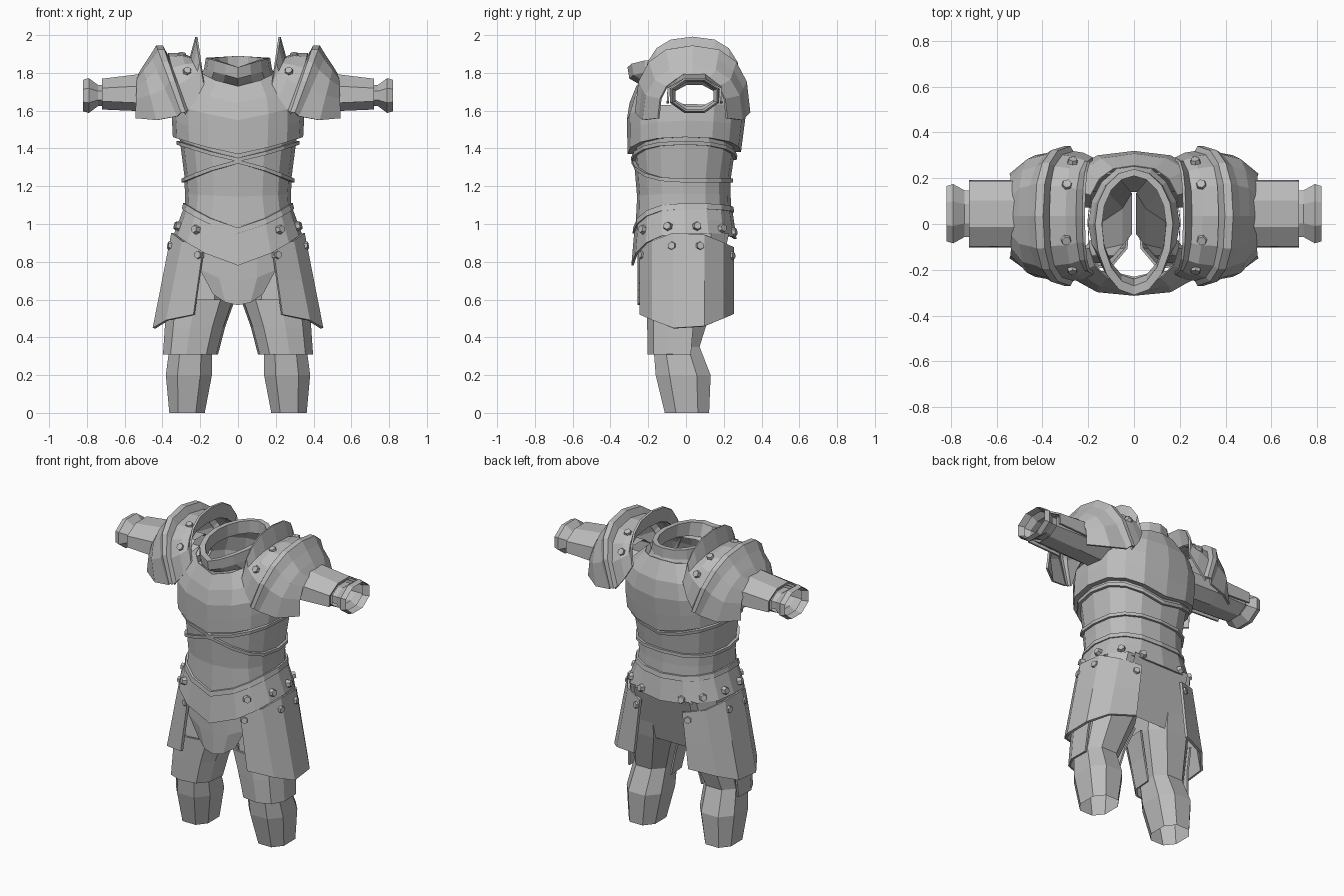
import bpy, bmesh
from math import sin, cos, radians, copysign
from mathutils import Vector

if "Cube" in bpy.data.objects:
    bpy.data.objects.remove(bpy.data.objects["Cube"])

steel = bpy.data.materials.new("grey_steel")
steel.use_nodes = True
steel.diffuse_color = (0.5, 0.5, 0.5, 1)
steel.node_tree.nodes["Principled BSDF"].inputs["Base Color"].default_value = steel.diffuse_color


def finish(name, bm, mirror=False, thickness=0):
    mesh = bpy.data.meshes.new(name)
    bm.to_mesh(mesh)
    bm.free()
    mesh.materials.append(steel)
    part = bpy.data.objects.new(name, mesh)
    bpy.context.collection.objects.link(part)
    if thickness:
        solid = part.modifiers.new("thickness", 'SOLIDIFY')
        solid.thickness, solid.offset = thickness, 0
    if mirror:
        part.modifiers.new("mirror", 'MIRROR').use_mirror_merge = False


def sheet(name, rows, closed=False, mirror=False, thickness=0, skip=None):
    """Skin a grid of points, row by row."""
    bm = bmesh.new()
    grid = [[bm.verts.new(point) for point in row] for row in rows]
    for lower, upper in zip(grid, grid[1:]):
        count = len(lower)
        for i in range(count if closed else count - 1):
            j = (i + 1) % count
            corners = (lower[i], lower[j], upper[j], upper[i])
            centre = sum((vert.co for vert in corners), Vector()) / len(corners)
            if not (skip and skip(centre)):
                bm.faces.new(corners)
    bmesh.ops.remove_doubles(bm, verts=bm.verts, dist=0.001)
    bmesh.ops.recalc_face_normals(bm, faces=bm.faces)
    finish(name, bm, mirror, thickness)


def spread(start, end, steps):
    return [start + (end - start) * i / steps for i in range(steps + 1)]


def angles(start, end, steps):
    return [radians(degrees) for degrees in spread(start, end, steps)]


def boxy(value):
    """Square off a sine or cosine a little."""
    return copysign(abs(value) ** 0.8, value)


AROUND = angles(0, 360, 16)[:-1]
AROUND_LIMB = angles(22.5, 382.5, 8)[:-1]

# Outlines: height, centre x, half width, front, back
BODY = [(0.75, 0, 0.4, -0.28, 0.28), (1.1, 0, 0.27, -0.25, 0.23), (1.25, 0, 0.28, -0.26, 0.23),
        (1.6, 0, 0.33, -0.3, 0.3), (1.7, 0, 0.31, -0.27, 0.3), (1.85, 0, 0.16, -0.22, 0.24)]
LEG = [(0, 0.27, 0.1, -0.12, 0.13), (0.2, 0.26, 0.13, -0.17, 0.14), (0.35, 0.25, 0.12, -0.18, 0.08),
       (0.6, 0.2, 0.16, -0.18, 0.16), (0.95, 0.16, 0.16, -0.15, 0.24)]


def section(outline, angle, z, offset=0):
    """Point on an outline; the angle runs from the front towards +x."""
    for low, high in zip(outline, outline[1:]):
        if z <= high[0]:
            break
    t = (z - low[0]) / (high[0] - low[0])
    _, x, width, front, back = (a + (b - a) * t for a, b in zip(low, high))
    depth = (back - front) / 2 + offset
    return Vector((x + (width + offset) * boxy(sin(angle)), (front + back) / 2 - depth * boxy(cos(angle)), z))


def level(angle, front, side, back):
    end = front if cos(angle) > 0 else back
    return side + (end - side) * (1 - abs(sin(angle)))


def shell(name, low, high, offset, fade=1, steps=1, skip=None):
    """Plate on the torso between two slanting edges, with turned-in lips."""
    layers = [(0, 0)] + [(t, offset * (1 - t + t * fade)) for t in spread(0, 1, steps)] + [(1, 0)]
    rows = []
    for t, lift in layers:
        edge = [a + (b - a) * t for a, b in zip(low, high)]
        rows.append([section(BODY, angle, level(angle, *edge), lift) for angle in AROUND])
    sheet(name, rows, closed=True, skip=skip)


def band(name, height, *edge):
    shell(name, [z - height for z in edge], edge, 0.02)


# Torso plates
def armhole(c):
    return abs(c.x) > 0.2 and 1.6 < c.z < 1.8 and abs(c.y - 0.02) < 0.13


shell("breastplate", (1.37, 1.46, 1.38), (1.73, 1.81, 1.82), 0.035, fade=0.1, steps=4, skip=armhole)
shell("midriff", (1.2, 1.2, 1.2), (1.39, 1.48, 1.42), 0.001)
shell("abdomen_plate", (0.96, 1.09, 1.07), (1.33, 1.23, 1.24), 0.006, steps=2)
shell("fauld", (0.78, 0.95, 0.92), (0.97, 1.1, 1.08), 0.012, steps=2)
band("chest_trim", 0.02, 1.35, 1.44, 1.36)
band("abdomen_trim", 0.02, 1.34, 1.24, 1.24)
band("belt_trim", 0.03, 0.98, 1.11, 1.09)


# Collar, leaning forward to a point
def neck(width, front, back, z):
    row = []
    for angle in AROUND:
        reach = front if cos(angle) > 0 else back
        row.append((width * sin(angle), reach * abs(cos(angle)), level(angle, z, z + 0.05, z + 0.06)))
    return row


sheet("collar", [neck(0.2, -0.23, 0.26, 1.73), neck(0.18, -0.3, 0.24, 1.77), neck(0.17, -0.31, 0.24, 1.83),
                 neck(0.14, -0.27, 0.21, 1.83), neck(0.14, -0.24, 0.21, 1.75)], closed=True)


# Pauldrons: arches over the shoulder, from front to back
def arch_point(angle, top_x, top_z, low_x, low_z, reach):
    rise = boxy(sin(angle))
    return Vector((low_x + (top_x - low_x) * rise, 0.035 - reach * boxy(cos(angle)), low_z + (top_z - low_z) * rise))


def arches(name, *sizes):
    rows = [[arch_point(angle, *size) for angle in angles(0, 180, 8)] for size in sizes]
    sheet(name, rows, mirror=True, thickness=0.012)


neck_edge = (0.25, 1.88, 0.18, 1.74, 0.25)
middle = (0.3, 1.9, 0.22, 1.66, 0.27)
cap_edge = (0.46, 1.89, 0.32, 1.57, 0.28)
arches("neck_guards", (0.22, 1.99, 0.18, 1.74, 0.25), neck_edge)
arches("shoulder_plates", neck_edge, middle, (0.37, 1.9, 0.28, 1.58, 0.28))
arches("shoulder_ridges", (0.37, 1.88, 0.27, 1.6, 0.28), (0.4, 1.94, 0.28, 1.59, 0.3),
       (0.43, 1.94, 0.3, 1.59, 0.3), cap_edge)
arches("shoulder_caps", cap_edge, (0.5, 1.83, 0.43, 1.55, 0.26), (0.53, 1.78, 0.54, 1.56, 0.18))


# Sleeves, vambraces and cuffs
def arm(x, depth, height, turn=AROUND_LIMB):
    return [(x, 0.045 + depth * cos(angle), 1.68 + height * sin(angle)) for angle in turn]


over = angles(-20, 200, 5)
sheet("sleeves", [arm(0.3, 0.13, 0.1), arm(0.5, 0.13, 0.09), arm(0.72, 0.12, 0.08)], closed=True, mirror=True)
sheet("vambraces", [arm(0.49, 0.15, 0.12, over), arm(0.72, 0.15, 0.09, over)], mirror=True, thickness=0.012)
sheet("cuffs", [arm(0.7, 0.11, 0.06), arm(0.74, 0.11, 0.06), arm(0.79, 0.14, 0.1),
                arm(0.82, 0.13, 0.09), arm(0.78, 0.11, 0.08)], closed=True, mirror=True)


# Tassets flaring from the hips
def tasset_point(angle, t):
    edge = abs(cos(angle))
    top, bottom = 0.97 - 0.1 * edge, 0.43 + 0.1 * edge
    return Vector(((0.35 + 0.1 * t) * boxy(sin(angle)), -0.26 * boxy(cos(angle)), top + (bottom - top) * t))


sheet("tassets", [[tasset_point(angle, t) for angle in angles(26, 160, 5)] for t in spread(0, 1, 2)],
      mirror=True, thickness=0.016)

# Loin guard in front, seat panel behind
sheet("loin_guard", [[(width * u, 0.04 * u * u - 0.25, z + 0.06 * u * u) for u in spread(-1, 1, 4)]
                     for width, z in ((0.13, 0.57), (0.2, 0.7), (0.2, 0.9))], thickness=0.012)
sheet("seat_panel", [[(x, y, z) for x in (-0.2, 0.2)] for y, z in ((0.25, 0.95), (0.14, 0.6))])

# Legs with thigh guards
sheet("legs", [[section(LEG, angle, row[0]) for angle in AROUND_LIMB] for row in LEG], closed=True, mirror=True)
sheet("thigh_guards", [[section(LEG, angle, z, 0.02) for angle in angles(-100, 110, 6)]
                       for z in spread(0.31, 0.6, 2)], mirror=True, thickness=0.012)

# Rivets: place and outward direction
rivets = []
for degrees in (38, 75, 100, 133, 160):
    angle = radians(degrees)
    place = section(BODY, angle, 0.94 + 0.05 * sin(angle), 0.015)
    rivets.append((place, Vector((sin(angle), -cos(angle), 0.2))))
for degrees in (30, 78, 102, 155):
    angle = radians(degrees)
    rivets.append((tasset_point(angle, 0.13), Vector((sin(angle), -cos(angle), 0.1))))
for degrees in (33, 72, 115, 148):
    angle = radians(degrees)
    rivets.append((arch_point(angle, *middle), Vector((-0.1, -cos(angle), sin(angle)))))
bm = bmesh.new()
for place, outward in rivets:
    matrix = outward.to_track_quat('Z', 'Y').to_matrix().to_4x4()
    matrix.translation = place
    bmesh.ops.create_cone(bm, cap_ends=True, segments=6, radius1=0.027, radius2=0.02, depth=0.03, matrix=matrix)
finish("rivets", bm, mirror=True)
